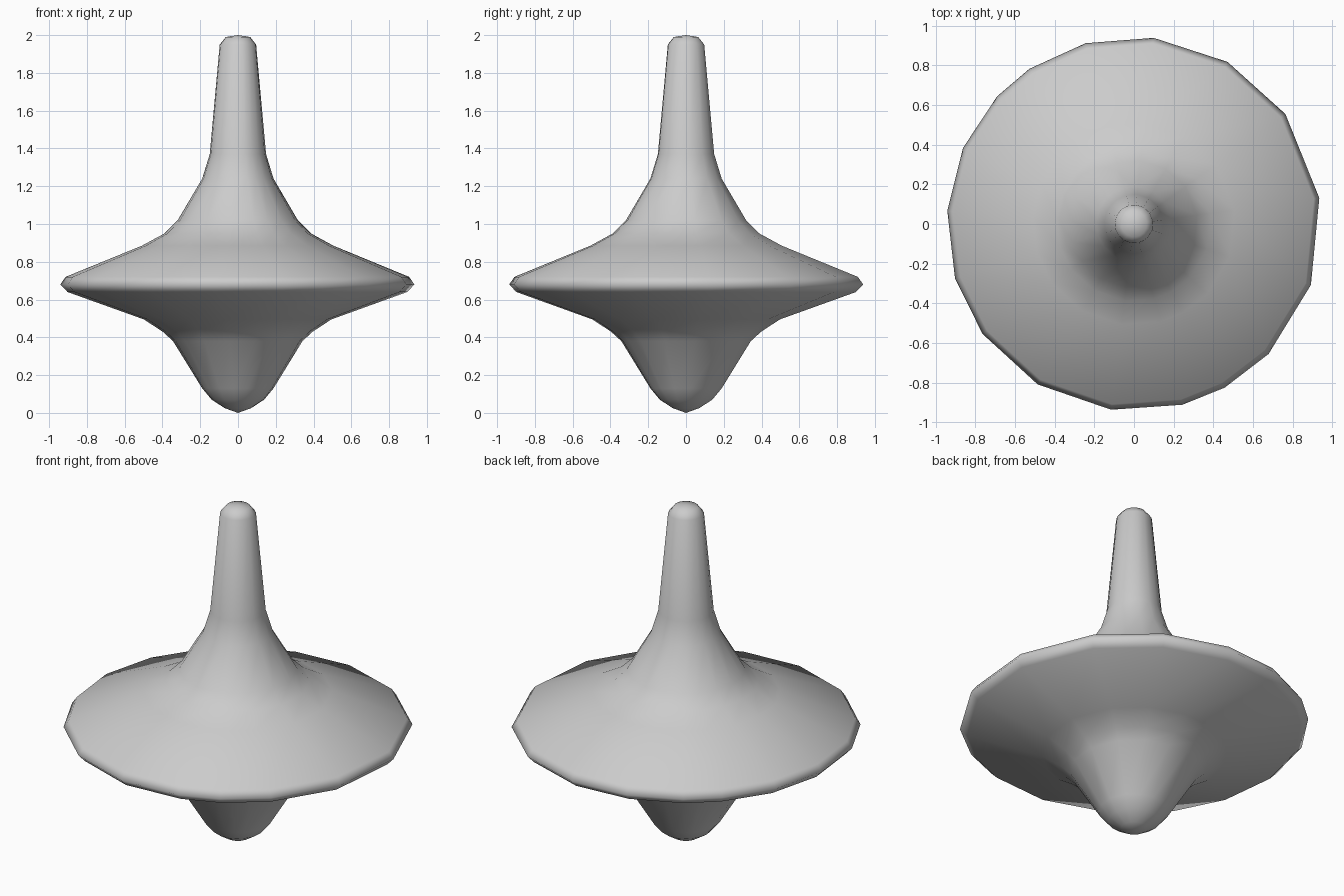
import bpy, bmesh
from math import radians, cos, sin

if "Cube" in bpy.data.objects:
    bpy.data.objects.remove(bpy.data.objects["Cube"])

# Uneven facet angles around the rim of the top
ANGLES = [8, 36, 60, 84, 105, 124, 137, 156, 176, 197, 216, 239, 263, 285, 299, 316, 341]

# Profile (radius, height) from above the spinning point to below the stem tip
PROFILE = [(0.07, 0.025), (0.14, 0.07), (0.19, 0.13), (0.345, 0.38), (0.40, 0.43),
           (0.50, 0.495), (0.905, 0.64), (0.943, 0.68), (0.915, 0.72), (0.51, 0.885),
           (0.39, 0.95), (0.32, 1.02), (0.19, 1.24), (0.15, 1.37), (0.097, 1.95),
           (0.065, 1.99)]


def lathe(name, profile, bottom, top):
    bm = bmesh.new()
    rings = [[bm.verts.new((r * cos(radians(a)), r * sin(radians(a)), z)) for a in ANGLES]
             for r, z in profile]
    low, high = bm.verts.new((0, 0, bottom)), bm.verts.new((0, 0, top))
    n = len(ANGLES)
    for i in range(n):
        j = (i + 1) % n
        for a, b in zip(rings, rings[1:]):
            bm.faces.new((a[i], a[j], b[j], b[i]))
        bm.faces.new((low, rings[0][j], rings[0][i]))
        bm.faces.new((rings[-1][i], rings[-1][j], high))
    for f in bm.faces:
        f.smooth = True
    bmesh.ops.recalc_face_normals(bm, faces=bm.faces)
    mesh = bpy.data.meshes.new(name)
    bm.to_mesh(mesh)
    bm.free()
    obj = bpy.data.objects.new(name, mesh)
    bpy.context.collection.objects.link(obj)
    return obj


# Spinning top: point, disc and stem in one turned body
lathe("spinning_top", PROFILE, 0.0, 2.0)
